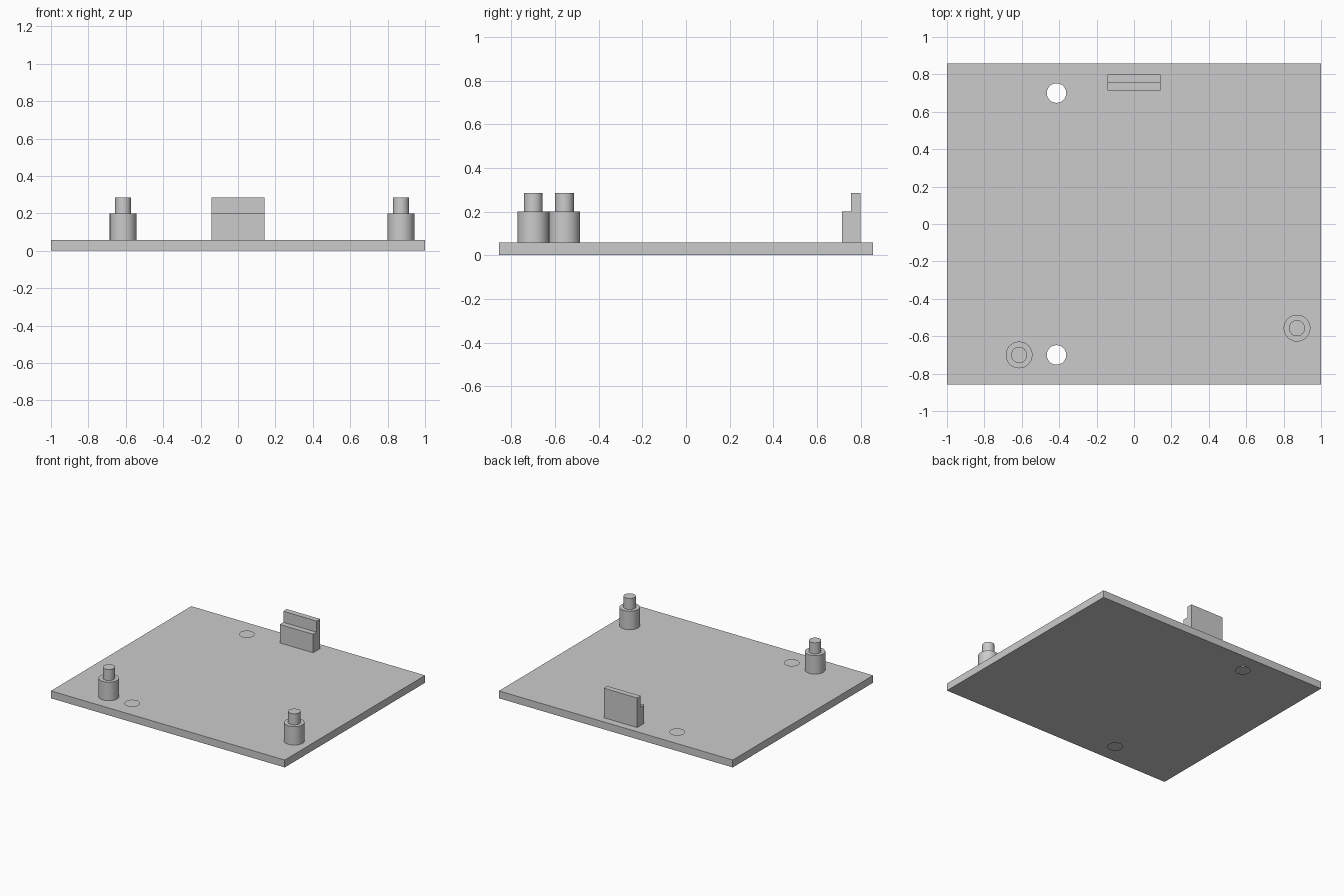
import bpy
import math

cube = bpy.data.objects.get("Cube")
if cube:
    bpy.data.objects.remove(cube, do_unlink=True)

U = 1 / 70  # design unit: the plate is 140 x 120 x 4

grey = bpy.data.materials.new("light grey")
grey.use_nodes = True
colour = (0.6, 0.6, 0.6, 1)
grey.diffuse_color = colour
grey.node_tree.nodes["Principled BSDF"].inputs["Base Color"].default_value = colour


def make_mesh(name, verts, faces):
    mesh = bpy.data.meshes.new(name)
    mesh.from_pydata([[c * U for c in v] for v in verts], [], faces)
    mesh.materials.append(grey)
    obj = bpy.data.objects.new(name, mesh)
    bpy.context.collection.objects.link(obj)
    return obj


def smooth(obj):
    bpy.ops.object.select_all(action="DESELECT")
    obj.select_set(True)
    bpy.context.view_layer.objects.active = obj
    bpy.ops.object.shade_smooth_by_angle(angle=math.radians(35))


def turned(name, x, y, profile, sides=48):
    """Solid of revolution from (radius, height) pairs, bottom to top."""
    verts, faces = [], []
    for r, z in profile:
        for i in range(sides):
            a = math.tau * i / sides
            verts.append((x + r * math.cos(a), y + r * math.sin(a), z))
    for k in range(len(profile) - 1):
        for i in range(sides):
            a, b = k * sides + i, k * sides + (i + 1) % sides
            faces.append((a, b, b + sides, a + sides))
    faces.append(tuple(reversed(range(sides))))
    faces.append(tuple(range(len(verts) - sides, len(verts))))
    return make_mesh(name, verts, faces)


def extruded(name, profile, half_width):
    """Prism along x from counter-clockwise (y, z) points."""
    n = len(profile)
    verts = [(x, y, z) for x in (-half_width, half_width) for y, z in profile]
    faces = [(i, (i + 1) % n, (i + 1) % n + n, i + n)[::-1] for i in range(n)]
    faces += [tuple(reversed(range(n))), tuple(range(n, 2 * n))]
    return make_mesh(name, verts, faces)


# Base plate with two through holes
plate = extruded("base_plate", [(-60, 0), (60, 0), (60, 4), (-60, 4)], 70)
for label, y in (("front", -49), ("back", 49)):
    cutter = turned(label + "_hole_cutter", -29, y, [(3.65, -2), (3.65, 6)])
    cutter.hide_render = True
    cutter.hide_viewport = True
    cut = plate.modifiers.new(label + "_hole", "BOOLEAN")
    cut.operation = "DIFFERENCE"
    cut.solver = "EXACT"
    cut.object = cutter
smooth(plate)

# Stepped locating posts
post_profile = [(5, 4), (5, 14), (3, 14), (3, 20)]
for label, x, y in (("right", -43, -49), ("left", 61, -39)):
    smooth(turned(label + "_post", x, y, post_profile))

# Stepped support ledge at the back
extruded("back_ledge", [(50, 4), (56, 4), (56, 20), (53, 20), (53, 14), (50, 14)], 10)
